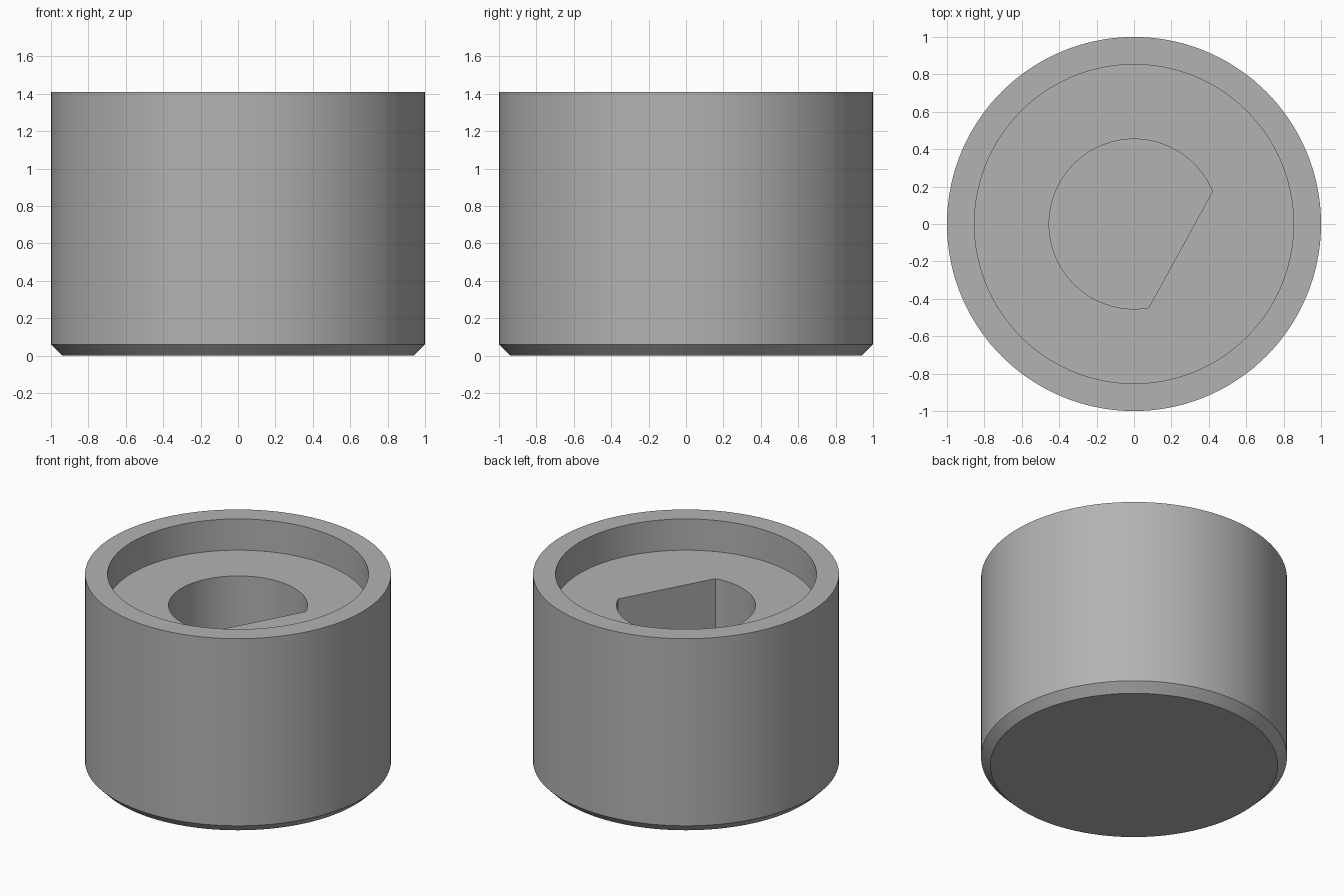
import bpy, bmesh
from math import cos, sin, radians

cube = bpy.data.objects.get("Cube")
if cube:
    bpy.data.objects.remove(cube, do_unlink=True)

SIDES = 144
BORE_RADIUS = 0.454
FLAT_DIR, FLAT_HALF = -28.75, 51.25     # flat's facing and half-angle, degrees


def circle(radius):
    return lambda angle: radius


def d_shape(angle):
    """Radius of the D-shaped bore at an angle in degrees."""
    off = (angle - FLAT_DIR + 180) % 360 - 180
    if abs(off) >= FLAT_HALF:
        return BORE_RADIUS
    return BORE_RADIUS * cos(radians(FLAT_HALF)) / cos(radians(off))


# Plain grey
grey = bpy.data.materials.new("grey")
grey.use_nodes = True
color = (0.45, 0.45, 0.45, 1)
grey.diffuse_color = color
grey.node_tree.nodes["Principled BSDF"].inputs["Base Color"].default_value = color

# Outline from the underside, over the rim, down into the recess and bore
outline = [
    (circle(0.94), 0), (circle(1), 0.06), (circle(1), 1.41),
    (circle(0.853), 1.41), (circle(0.853), 1.185),
    (d_shape, 1.185), (d_shape, 0.25),
]

bm = bmesh.new()
rings = []
for radius, z in outline:
    ring = []
    for i in range(SIDES):
        deg = i * 360 / SIDES
        r, a = radius(deg), radians(deg)
        ring.append(bm.verts.new((r * cos(a), r * sin(a), z)))
    rings.append(ring)
for low, high in zip(rings, rings[1:]):
    for i in range(SIDES):
        j = (i + 1) % SIDES
        bm.faces.new((low[i], low[j], high[j], high[i]))
bm.faces.new(rings[0][::-1])     # underside
bm.faces.new(rings[-1])          # bore floor
bmesh.ops.recalc_face_normals(bm, faces=bm.faces)

mesh = bpy.data.meshes.new("knob_body")
bm.to_mesh(mesh)
bm.free()
mesh.materials.append(grey)
body = bpy.data.objects.new("knob_body", mesh)
bpy.context.collection.objects.link(body)

# Smooth round walls, crisp rims
bpy.ops.object.select_all(action="DESELECT")
body.select_set(True)
bpy.context.view_layer.objects.active = body
bpy.ops.object.shade_smooth_by_angle(angle=radians(30))
